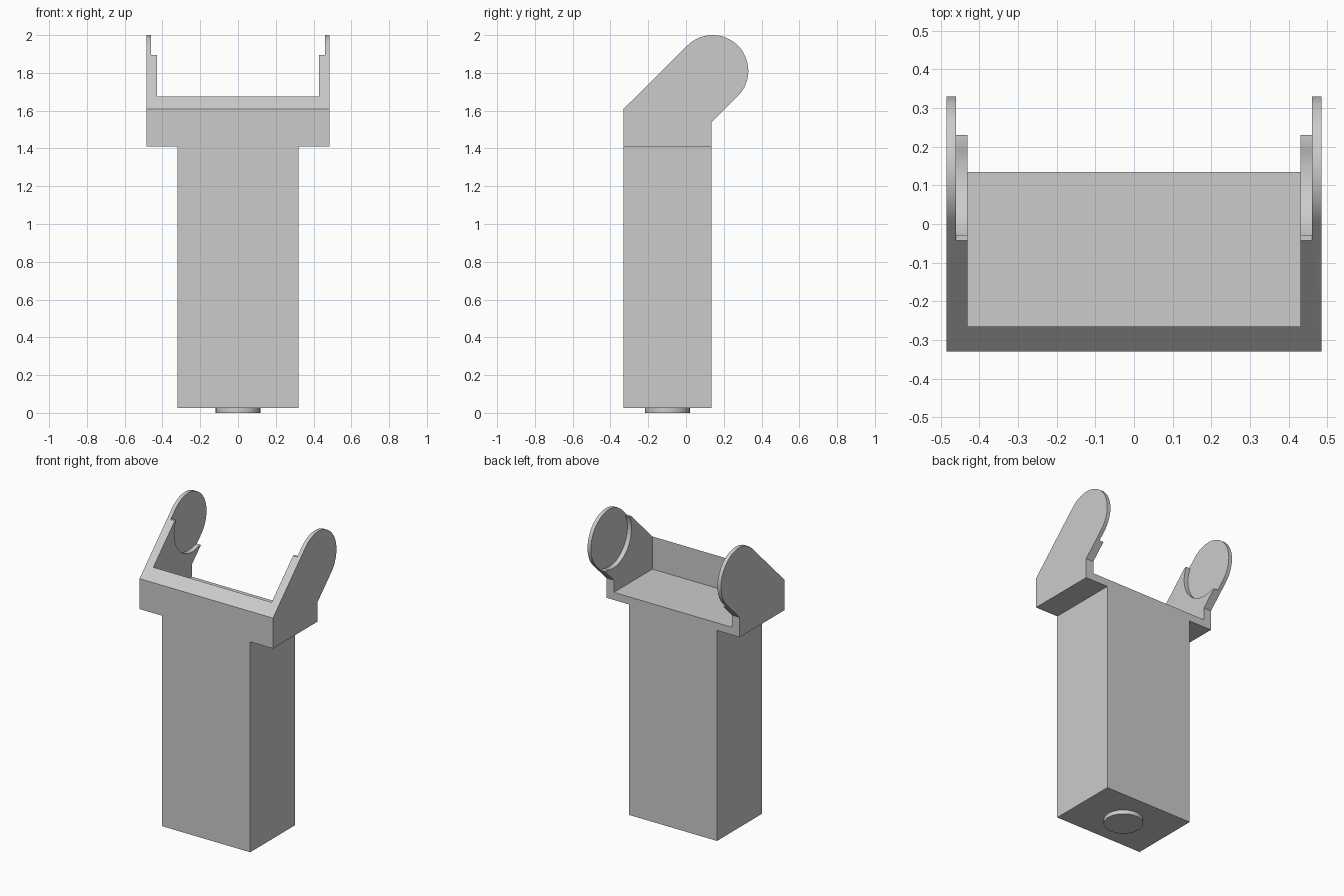
import bpy, bmesh, math

cube = bpy.data.objects.get("Cube")
if cube:
    bpy.data.objects.remove(cube, do_unlink=True)

grey = bpy.data.materials.new("plain grey")
grey.use_nodes = True
grey.diffuse_color = (0.6, 0.6, 0.6, 1)
grey.node_tree.nodes["Principled BSDF"].inputs["Base Color"].default_value = (0.6, 0.6, 0.6, 1)


def finish(name, bm):
    bmesh.ops.recalc_face_normals(bm, faces=bm.faces)
    mesh = bpy.data.meshes.new(name)
    bm.to_mesh(mesh)
    bm.free()
    mesh.materials.append(grey)
    obj = bpy.data.objects.new(name, mesh)
    bpy.context.collection.objects.link(obj)
    return obj


def extrude_x(name, profile, half):
    """Solid from a (y, z) side profile, running from -half to +half in x."""
    bm = bmesh.new()
    face = bm.faces.new([bm.verts.new((-half, y, z)) for y, z in profile])
    out = bmesh.ops.extrude_face_region(bm, geom=[face])["geom"]
    verts = [v for v in out if isinstance(v, bmesh.types.BMVert)]
    bmesh.ops.translate(bm, verts=verts, vec=(2 * half, 0, 0))
    return finish(name, bm)


def arc(cy, cz, r, start, end, steps):
    angles = [start + (end - start) * i / steps for i in range(steps + 1)]
    return [(cy + r * math.cos(a), cz + r * math.sin(a)) for a in angles]


def select_only(obj):
    bpy.ops.object.select_all(action='DESELECT')
    obj.select_set(True)
    bpy.context.view_layer.objects.active = obj


def cut(target, cutter):
    mod = target.modifiers.new("cut", 'BOOLEAN')
    mod.operation, mod.solver, mod.object = 'DIFFERENCE', 'EXACT', cutter
    select_only(target)
    bpy.ops.object.modifier_apply(modifier=mod.name)
    bpy.data.objects.remove(cutter, do_unlink=True)


FRONT, BACK, LEDGE = -0.33, 0.135, 1.41
CY, CZ, R = 0.141, 1.811, 0.189      # round end of the arms

# Cradle: side outline with slanted, round-ended arms
outline = [(FRONT, LEDGE), (BACK, LEDGE), (BACK, 1.54)]
outline += arc(CY, CZ, R, -math.pi / 4, 3 * math.pi / 4, 32)
outline += [(FRONT, 1.61)]
cradle = extrude_x("cradle", outline, 0.485)

# Open tray between the arms
tray = [(-0.265, 1.46), (1, 1.46), (1, 2.5), (-0.265, 2.5)]
cut(cradle, extrude_x("tray_cutter", tray, 0.43))

# Round recesses on the inner faces of the arms, with short flat ends
TOP, LOW = 1.895, 1.633
a_top = math.pi - math.asin((TOP - CZ) / R)
a_low = 2 * math.pi - math.asin((CZ - LOW) / R)
recess = arc(CY, CZ, R, a_top, a_low, 32)
recess += [(0.6, LOW), (0.6, 2.3), (-0.25, 2.3), (-0.25, TOP)]
cut(cradle, extrude_x("recess_cutter", recess, 0.46))

# Tall rectangular post
post_side = [(FRONT, 0.027), (BACK, 0.027), (BACK, LEDGE), (FRONT, LEDGE)]
post = extrude_x("post", post_side, 0.32)

# Round boss under the post
bm = bmesh.new()
bmesh.ops.create_cone(bm, cap_ends=True, segments=48, radius1=0.118, radius2=0.118, depth=0.03)
bmesh.ops.translate(bm, verts=bm.verts, vec=(0, -0.098, 0.015))
boss = finish("bottom_boss", bm)

for obj in (cradle, boss):
    select_only(obj)
    bpy.ops.object.shade_smooth_by_angle(angle=math.radians(30))
